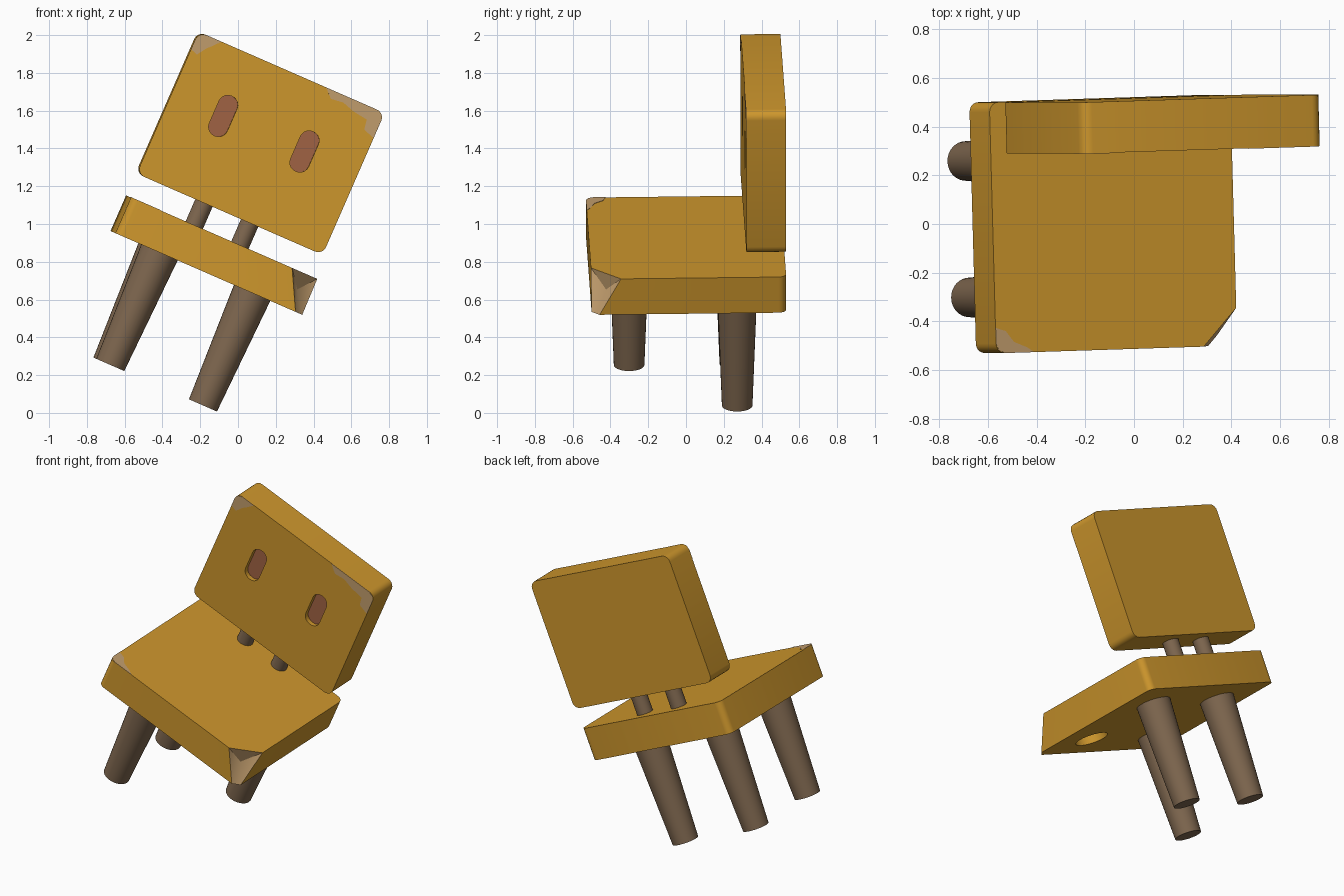
import bpy, bmesh, math
from mathutils import Matrix, Vector

if "Cube" in bpy.data.objects:
    bpy.data.objects.remove(bpy.data.objects["Cube"])


def material(name, rgb):
    m = bpy.data.materials.new(name)
    m.diffuse_color = (*rgb, 1)
    m.use_nodes = True
    m.node_tree.nodes["Principled BSDF"].inputs["Base Color"].default_value = m.diffuse_color
    return m


YELLOW = material("yellow paint", (0.62, 0.31, 0.026))
BROWN = material("brown wood", (0.21, 0.135, 0.078))
TAN = material("bare tan wood", (0.54, 0.34, 0.155))
RED = material("red brown", (0.36, 0.125, 0.058))

# The chair is built upright, then yawed slightly and tipped sideways
TIP = (Matrix.Rotation(math.radians(23.6), 4, 'Y') @ Matrix.Translation((-0.45, 0, 0))
       @ Matrix.Rotation(math.radians(1.7), 4, 'Z') @ Matrix.Translation((0.45, 0, 0)))


def make(name, bm, mats):
    bmesh.ops.recalc_face_normals(bm, faces=bm.faces)
    me = bpy.data.meshes.new(name)
    bm.to_mesh(me)
    bm.free()
    for m in mats:
        me.materials.append(m)
    ob = bpy.data.objects.new(name, me)
    bpy.context.collection.objects.link(ob)
    return ob


def finish(ob, smooth=True):
    ob.matrix_world = TIP
    if smooth:
        bpy.ops.object.select_all(action='DESELECT')
        ob.select_set(True)
        bpy.context.view_layer.objects.active = ob
        bpy.ops.object.shade_smooth_by_angle(angle=math.radians(35))


def slab(lo, hi, axis, radius):
    """Box whose edges along one axis are rounded."""
    bm = bmesh.new()
    lo, hi = Vector(lo), Vector(hi)
    bmesh.ops.create_cube(bm, size=1)
    for v in bm.verts:
        v.co = Vector(l + (c + 0.5) * (h - l) for c, l, h in zip(v.co, lo, hi))
    edges = [e for e in bm.edges
             if abs(e.verts[0].co[axis] - e.verts[1].co[axis]) > 0.01]
    bmesh.ops.bevel(bm, geom=edges, offset=radius, segments=5, profile=0.5, affect='EDGES')
    return bm


def peg(name, x, y, z0, z1, r0, r1, mat=BROWN):
    bm = bmesh.new()
    bmesh.ops.create_cone(bm, cap_ends=True, segments=32, radius1=r0, radius2=r1, depth=z1 - z0,
                          matrix=Matrix.Translation((x, y, (z0 + z1) / 2)))
    return make(name, bm, [mat])


def plate(name, points, push):
    """Thin patch of worn paint."""
    bm = bmesh.new()
    f = bm.faces.new([bm.verts.new(p) for p in points])
    ext = bmesh.ops.extrude_face_region(bm, geom=[f])
    bmesh.ops.translate(bm, vec=push, verts=[v for v in ext['geom'] if isinstance(v, bmesh.types.BMVert)])
    finish(make(name, bm, [TAN]), False)


def cut(ob, cutters):
    """Subtract the cutters, bake the result and drop the cutters."""
    for c in cutters:
        mod = ob.modifiers.new("cut", 'BOOLEAN')
        mod.object = c
        mod.operation = 'DIFFERENCE'
        mod.solver = 'EXACT'
        c.hide_render = True
    bpy.context.view_layer.update()
    bpy.context.view_layer.objects.active = ob
    for mod in list(ob.modifiers):
        bpy.ops.object.modifier_apply(modifier=mod.name)
    for c in cutters:
        bpy.data.objects.remove(c)


# Seat with a splintered front right corner
bm = slab((-0.99, -0.515, 0.612), (0.09, 0.515, 0.818), 2, 0.04)
a, b, c = Vector((-0.06, -0.515, 0.818)), Vector((0.09, -0.36, 0.818)), Vector((0.05, -0.515, 0.612))
n = (b - a).cross(c - a).normalized()
if n.x < 0:
    n.negate()
res = bmesh.ops.bisect_plane(bm, geom=bm.verts[:] + bm.edges[:] + bm.faces[:], plane_co=a,
                             plane_no=n, clear_outer=True)
rim = [e for e in res['geom_cut'] if isinstance(e, bmesh.types.BMEdge)]
chip = bmesh.ops.contextual_create(bm, geom=rim)['faces']
bmesh.ops.recalc_face_normals(bm, faces=bm.faces)
for f in bmesh.ops.poke(bm, faces=chip, offset=-0.035)['faces']:
    f.material_index = 1
seat = make("seat", bm, [YELLOW, TAN])

# Empty socket of the missing leg
cut(seat, [peg("socket_cutter", -0.175, -0.293, 0.5, 0.66, 0.1, 0.1, YELLOW)])
finish(seat)

# Backrest with two recessed slots, red at the bottom
FRONT, DEPTH = 0.305, 0.03
back = make("backrest", slab((-0.99, FRONT, 0.946), (0.085, 0.515, 1.766), 1, 0.045), [YELLOW, RED])
cut(back, [make("slot_cutter", slab((x - 0.052, 0.2, 1.295), (x + 0.052, FRONT + DEPTH, 1.523), 1, 0.05),
                [YELLOW]) for x in (-0.692, -0.222)])
for p in back.data.polygons:
    p.material_index = int(abs(p.center.y - FRONT - DEPTH) < 0.002 and abs(p.normal.y) > 0.9)
finish(back)

# Three remaining legs
for name, x, y in (("front_left_leg", -0.73, -0.293), ("back_left_leg", -0.73, 0.267),
                   ("back_right_leg", -0.178, 0.263)):
    finish(peg(name, x, y, -0.038, 0.63, 0.081, 0.106))

# Posts joining seat and backrest
for name, x in (("left_post", -0.598), ("right_post", -0.334)):
    finish(peg(name, x, 0.41, 0.8, 0.97, 0.05, 0.05))

# Worn paint on the backrest and seat corners
plate("worn_back_left", [(x, FRONT, z) for x, z in (
    (-0.858, 1.766), (-0.892, 1.726), (-0.918, 1.7), (-0.95, 1.651), (-0.99, 1.665),
    (-0.99, 1.721), (-0.977, 1.753), (-0.945, 1.766))], (0, -0.002, 0))
plate("worn_back_right", [(x, FRONT, z) for x, z in (
    (-0.253, 1.766), (-0.206, 1.72), (-0.138, 1.729), (-0.069, 1.707), (0.012, 1.696),
    (0.021, 1.642), (0.085, 1.62), (0.085, 1.721), (0.072, 1.753), (0.04, 1.766))], (0, -0.002, 0))
plate("worn_seat_corner", [(x, y, 0.818) for x, y in (
    (-0.99, -0.41), (-0.945, -0.425), (-0.91, -0.47), (-0.85, -0.495), (-0.82, -0.515),
    (-0.95, -0.515), (-0.978, -0.503), (-0.99, -0.475))], (0, 0, 0.002))
